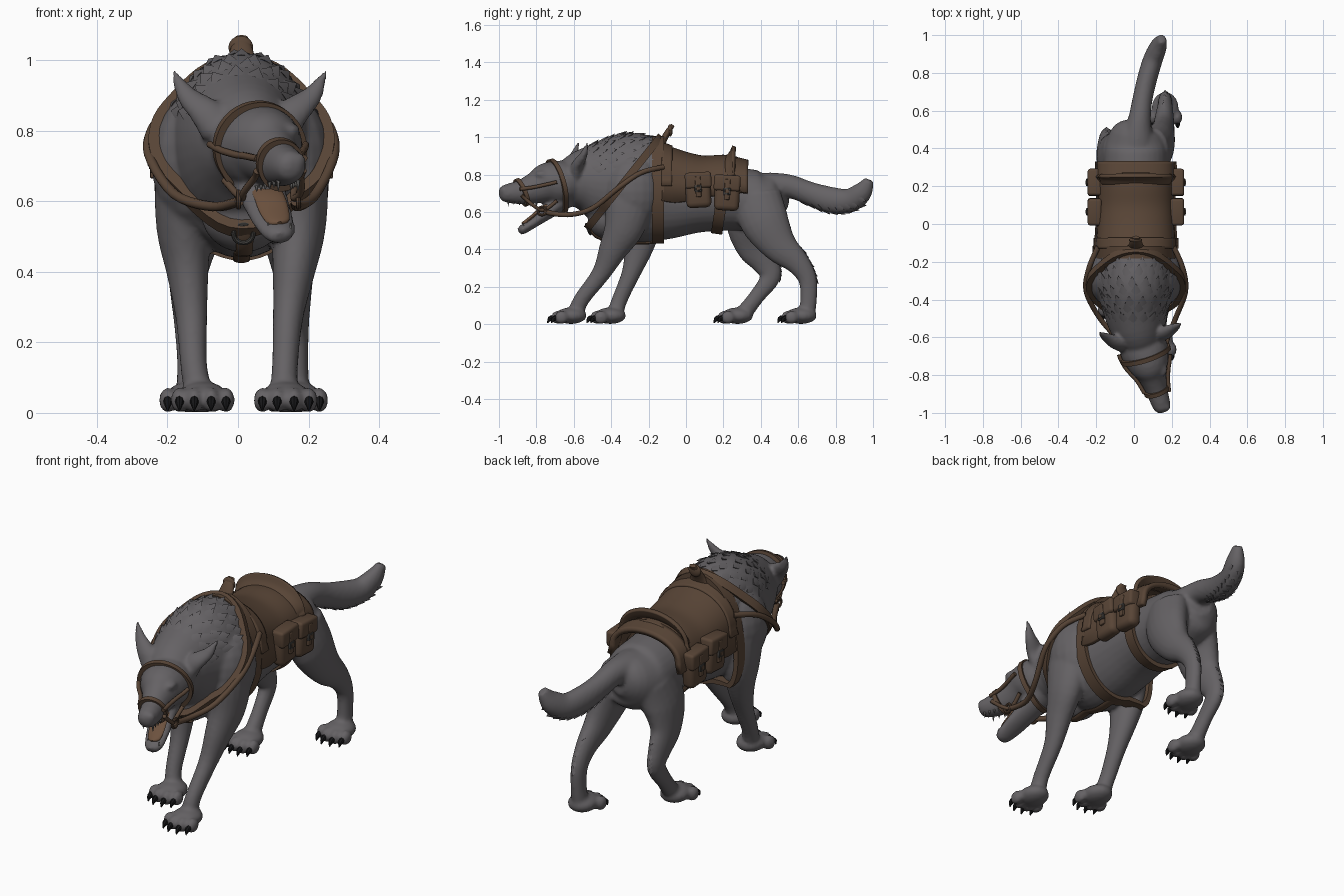
import bpy, bmesh, math
from mathutils import Vector as V, Matrix
from mathutils.bvhtree import BVHTree

if "Cube" in bpy.data.objects:
    bpy.data.objects.remove(bpy.data.objects["Cube"])


def mat(name, r, g, b):
    m = bpy.data.materials.new(name)
    m.diffuse_color = (r, g, b, 1)
    m.use_nodes = True
    m.node_tree.nodes["Principled BSDF"].inputs["Base Color"].default_value = m.diffuse_color
    return m


FUR = mat("grey_fur", .13, .122, .129)
LEATHER = mat("brown_leather", .098, .059, .037)
TONGUE = mat("tongue_brown", .15, .083, .048)
CLAW = mat("black_claw", .008, .008, .009)
METAL = mat("dark_metal", .05, .048, .045)
TOOTH = mat("dull_tooth", .17, .165, .16)


def finish(name, bm, m, angle=40):
    bmesh.ops.recalc_face_normals(bm, faces=bm.faces[:])
    me = bpy.data.meshes.new(name)
    bm.to_mesh(me)
    bm.free()
    me.materials.append(m)
    for p in me.polygons:
        p.use_smooth = True
    me.set_sharp_from_angle(angle=math.radians(angle))
    ob = bpy.data.objects.new(name, me)
    bpy.context.collection.objects.link(ob)
    return ob


def spline(rows, sub):
    """Catmull-Rom through rows of any length."""
    out = []
    for i in range(len(rows) - 1):
        a, b, c, d = (rows[max(0, min(len(rows) - 1, i + k))] for k in (-1, 0, 1, 2))
        for s in range(sub):
            t = s / sub
            out.append([.5 * (2*q + (r - p)*t + (2*p - 5*q + 4*r - w)*t*t + (3*q - p - 3*r + w)*t**3)
                        for p, q, r, w in zip(a, b, c, d)])
    return out + [list(rows[-1])]


def loft(bm, rows, n=20, sub=4, snap=None):
    """Tube of ellipses; a row is x, y, z, half width, half depth."""
    rows = spline(rows, sub)
    pts = [V(r[:3]) for r in rows]
    if snap:
        pts = [snap(p) for p in pts]
    rings = []
    for i, r in enumerate(rows):
        t = (pts[min(i + 1, len(pts) - 1)] - pts[max(i - 1, 0)]).normalized()
        side = (V((1, 0, 0)) - t * t.x).normalized()
        up = side.cross(t)
        w, h = max(r[3], .001), max(r[4], .001)
        rings.append([bm.verts.new(pts[i] + side*w*math.cos(a) + up*h*math.sin(a))
                      for a in (2*math.pi*k/n for k in range(n))])
    for a, b in zip(rings, rings[1:]):
        for k in range(n):
            bm.faces.new((a[k], a[(k+1) % n], b[(k+1) % n], b[k]))
    bm.faces.new(rings[0])
    bm.faces.new(rings[-1][::-1])


def ball(bm, c, s):
    bmesh.ops.create_uvsphere(bm, u_segments=20, v_segments=12, radius=1,
                              matrix=Matrix.Translation(c) @ Matrix.Diagonal((*s, 1)))


def hp(y, s, z):
    """Point on the turned head: s is the sideways offset."""
    return (.04 + .31*(-.62 - y) + s, y, z)


# ---- body: all flesh parts lofted, then fused by a voxel remesh
bm = bmesh.new()
loft(bm, [(.02, .535, .69, .06, .07), (.01, .49, .685, .13, .12), (.01, .40, .66, .168, .16),
          (.01, .25, .67, .17, .17), (.01, .08, .675, .18, .185), (.01, -.08, .685, .19, .235),
          (.01, -.20, .71, .205, .28), (.01, -.32, .75, .207, .275), (.01, -.44, .76, .18, .235),
          (.025, -.56, .765, .145, .17), (.05, -.64, .75, .11, .12)], 32)
ball(bm, (.015, -.425, .565), (.12, .1, .11))   # breast
for s in (-1, 1):
    ball(bm, (.01 + s*.12, -.28, .71), (.135, .16, .2))   # shoulders
# tail
loft(bm, [(.015, .40, .725, .10, .085), (.02, .48, .735, .08, .075), (.03, .56, .735, .06, .063),
          (.045, .66, .70, .053, .062), (.07, .77, .665, .053, .07), (.1, .87, .66, .052, .064),
          (.13, .94, .705, .044, .056), (.15, .98, .77, .022, .027)])
# skull and muzzle, then lower jaw
loft(bm, [(*hp(y, 0, z), w, h) for y, z, w, h in
          [(-.57, .77, .11, .10), (-.66, .755, .128, .12), (-.74, .752, .11, .112), (-.80, .73, .078, .088),
           (-.88, .706, .058, .066), (-.95, .70, .05, .052), (-.985, .702, .038, .038), (-.998, .702, .015, .015)]], 24)
loft(bm, [(*hp(y, 0, z), w, h) for y, z, w, h in
          [(-.64, .68, .08, .06), (-.74, .60, .066, .04), (-.82, .54, .058, .028),
           (-.87, .508, .046, .026), (-.892, .495, .026, .018)]])
for s in (-1, 1):   # brow ridges, nostrils and ears
    ball(bm, hp(-.77, s*.06, .80), (.03, .04, .022))
    ball(bm, hp(-.97, s*.022, .715), (.022, .022, .024))
    x, y = (.19, -.56) if s > 0 else (-.125, -.61)
    loft(bm, [(x - s*.07, y - .03, .80, .052, .04), (x - s*.035, y - .02, .85, .047, .032),
              (x + s*.02, y + .01, .90, .03, .022), (x + s*.06, y + .035, .97, .007, .007)])
# legs
LEGS = [  # rows, paw x, paw y
    ([(.15, -.27, .80, .08, .13), (.165, -.30, .66, .09, .13), (.17, -.33, .52, .078, .108),
      (.158, -.39, .40, .06, .077), (.142, -.455, .27, .043, .05), (.133, -.56, .13, .037, .042),
      (.13, -.59, .05, .042, .045)], .135, -.62),
    ([(-.13, -.26, .80, .08, .13), (-.145, -.25, .66, .09, .13), (-.153, -.24, .52, .078, .108),
      (-.143, -.255, .40, .06, .077), (-.132, -.295, .27, .045, .05), (-.125, -.355, .13, .038, .042),
      (-.11, -.38, .05, .042, .045)], -.1, -.41),
    ([(.1, .38, .68, .085, .13), (.135, .42, .55, .08, .13), (.155, .50, .42, .06, .095),
      (.163, .595, .33, .045, .065), (.165, .65, .24, .036, .05), (.165, .655, .13, .035, .045),
      (.163, .645, .05, .04, .045)], .165, .61),
    ([(-.08, .38, .66, .085, .13), (-.115, .35, .54, .08, .135), (-.14, .37, .42, .06, .105),
      (-.145, .425, .33, .046, .075), (-.143, .45, .25, .038, .055), (-.138, .38, .15, .035, .042),
      (-.135, .31, .06, .04, .045)], -.133, .27)]
claws = bmesh.new()
for rows, px, py in LEGS:
    loft(bm, rows)
    ball(bm, (px, py + .005, .045), (.072, .085, .044))
    for k, dx in enumerate((-.066, -.024, .024, .066)):
        ty = py - (.065 if k in (1, 2) else .045)
        ball(bm, (px + dx, ty, .036), (.025, .038, .036))
        loft(claws, [(px + dx, ty - .022, .036, .012, .014), (px + dx, ty - .043, .028, .012, .013),
                     (px + dx, ty - .055, .006, .002, .002)], 8, 3)
finish("claws", claws, CLAW)
body = finish("body", bm, FUR)
rm = body.modifiers.new("fuse", 'REMESH')
rm.mode, rm.voxel_size, rm.use_smooth_shade = 'VOXEL', .01, True
sm = body.modifiers.new("soften", 'SMOOTH')
sm.factor, sm.iterations = .5, 4
dg = bpy.context.evaluated_depsgraph_get()
baked = bpy.data.meshes.new_from_object(body.evaluated_get(dg))
body.modifiers.clear()
body.data = baked
baked.materials.clear()
baked.materials.append(FUR)
for p in baked.polygons:
    p.use_smooth = True
tree = BVHTree.FromPolygons([v.co for v in baked.vertices], [p.vertices[:] for p in baked.polygons])


def snap(p):
    """Keep a strap point just outside the fur."""
    loc, n, _, _ = tree.find_nearest(p)
    return loc + n*.01 if (p - loc).dot(n) < .01 else p


# ---- fur tufts on mane, tail and hind legs: flat flakes lying backwards
bm = bmesh.new()


def tuft(center, aim, back, size):
    loc, n, _, _ = tree.ray_cast(V(center), V(aim).normalized())
    if loc is None:
        return
    b = (V(back) - n*V(back).dot(n)).normalized()
    s = n.cross(b)
    tip = bm.verts.new(loc + b*size*1.3 + n*size*.3)
    q = [bm.verts.new(loc + o) for o in (s*size*.75 - n*.003, n*size*.1 - b*size*.5, -s*size*.75 - n*.003, b*size*.7 - n*.01)]
    for i in range(4):
        bm.faces.new((q[i], q[(i+1) % 4], tip))
    bm.faces.new(q)


for j, y in enumerate((-.19, -.29, -.39, -.48)):
    for k in range(-8, 9):
        a = math.radians(k*7.5 + (j % 2)*3.5)
        tuft((.01, y, .75), (math.sin(a), .12*math.cos(3*k), math.cos(a)), (0, 1, -.1), .036)
for j in range(9):
    for dx in (-.5, 0, .5):
        tuft((.03 + .013*j, .62 + .038*j, .69 + (.03 if j > 7 else 0)), (dx, .1, -1), (.2, 1, -.1), .026)
for rows, px, py in LEGS[2:]:
    for r in spline(rows[2:5], 4):
        tuft(r[:3], (0, 1, -.1), (0, .4, -1), .018)
finish("fur_tufts", bm, FUR, 60)

# ---- tongue and teeth
bm = bmesh.new()
loft(bm, [(*hp(y, 0, z), w, .012) for y, z, w in
          [(-.70, .655, .04), (-.77, .618, .043), (-.82, .575, .042), (-.86, .543, .032), (-.872, .533, .01)]])
finish("tongue", bm, TONGUE)
bm = bmesh.new()
for s in (-1, 1):
    for k in range(6):
        y = -.95 + .03*k
        size = .03 if k == 0 else .018
        x, yy, z = hp(y, s*(.028 + .003*k), .66 - .003*k)
        loft(bm, [(x, yy, z, .007, .007), (x, yy, z - size, .001, .001)], 6, 1)
        x, yy, z = hp(y + .08, s*(.032 + .004*k), .51 + .018*k)
        loft(bm, [(x, yy, z, .007, .007), (x, yy, z + size, .001, .001)], 6, 1)
finish("teeth", bm, TOOTH)


# ---- straps that hug the body
def ring(name, c, u, v, width, th=.016, n=56):
    c, u, v = V(c), V(u).normalized(), V(v).normalized()
    w = u.cross(v).normalized() * width/2
    dirs = [u*math.cos(2*math.pi*k/n) + v*math.sin(2*math.pi*k/n) for k in range(n)]
    rad = [tree.ray_cast(c, d)[3] or .1 for d in dirs]
    for _ in range(2):
        rad = [max(rad[k], (rad[k-1] + rad[(k+1) % n])/2) for k in range(n)]
    bm = bmesh.new()
    vs = [[bm.verts.new(c + d*(r + o) + w*s) for o, s in ((-.01, -1), (th, -1), (th, 1), (-.01, 1))]
          for d, r in zip(dirs, rad)]
    for k in range(n):
        a, b = vs[k], vs[(k+1) % n]
        for i in range(4):
            bm.faces.new((a[i], a[(i+1) % 4], b[(i+1) % 4], b[i]))
    finish(name, bm, LEATHER)


ring("front_girth", (.01, -.15, .68), (1, 0, 0), (0, 0, 1), .065)
ring("rear_girth", (.01, .19, .66), (1, 0, 0), (0, .15, 1), .06)
ring("collar", (.01, -.33, .76), (1, 0, 0), (0, .4, .5), .04, .022)
ring("brow_strap", hp(-.69, 0, .745), (.95, .3, 0), (0, -.25, 1), .024, .014)
ring("nose_strap", hp(-.88, 0, .71), (.95, .3, 0), (0, -.4, 1), .022, .013)
bm = bmesh.new()
for s in (-1, 1):
    strap = lambda pts, r: loft(bm, [(*p, r, r) for p in pts], 10, 5, snap)
    strap([(.01 + s*.2, -.12, .84), (.01 + s*.25, -.24, .81), (.01 + s*.262, -.36, .73),
           (.02 + s*.2, -.5, .62), (.05 + s*.12, -.63, .585), hp(-.76, s*.08, .60)], .014)
    strap([hp(-.89, s*.055, .72), hp(-.8, s*.085, .735), hp(-.69, s*.13, .76)], .01)
    strap([hp(-.88, s*.055, .69), hp(-.81, s*.08, .63), hp(-.76, s*.075, .61), hp(-.69, s*.1, .66)], .01)
loft(bm, [(.02, -.51, .53, .024, .008), (.015, -.42, .44, .024, .008), (.01, -.3, .42, .024, .008),
          (.01, -.15, .415, .024, .008)], 10, 4, lambda p: tree.find_nearest(p)[0] + tree.find_nearest(p)[1]*.007)
finish("reins_and_breast_strap", bm, LEATHER)
near, nrm = tree.find_nearest(V((.015, -.54, .50)))[:2]
for nm, c, r, rot, m in [("chest_ring", near + nrm*.012, .028, nrm.to_track_quat('Z', 'Y').to_euler(), METAL)] + [
        ("bit_ring", hp(-.77, s*.085, .605), .022, (0, math.pi/2, 0), LEATHER) for s in (-1, 1)]:
    bpy.ops.mesh.primitive_torus_add(location=c, rotation=rot, major_radius=r, minor_radius=.007,
                                     major_segments=20, minor_segments=8)
    bpy.context.object.name = nm
    bpy.context.object.data.materials.append(m)


# ---- saddle: arched shells; a row is y, top z, half width, shoulder z, bottom z
def shell(name, rows, th):
    bm, prev = bmesh.new(), None
    for y, zt, w, zs, zb in spline(rows, 4):
        pts = [(-w - .012, zb)] + [(w*math.sin(a), zs + (zt - zs)*max(0, math.cos(a))**.9) for a in
                                   (math.radians(-90 + 7.5*k) for k in range(25))] + [(w + .012, zb)]
        cur = [bm.verts.new((.01 + x, y, z)) for x, z in pts]
        if prev:
            for k in range(len(cur) - 1):
                bm.faces.new((prev[k], prev[k+1], cur[k+1], cur[k]))
        prev = cur
    ob = finish(name, bm, LEATHER)
    so = ob.modifiers.new("thickness", 'SOLIDIFY')
    so.thickness, so.offset = th, 0


shell("saddle_seat", [(-.13, .955, .2, .77, .66), (-.06, .93, .195, .76, .65), (.02, .905, .19, .75, .66),
                      (.1, .89, .188, .74, .68), (.2, .895, .188, .74, .69), (.27, .885, .188, .74, .70)], .022)
shell("saddle_front_band", [(-.13, .965, .205, .77, .74), (-.075, .945, .203, .77, .74)], .02)
shell("saddle_rear_band", [(.25, .885, .193, .76, .71), (.33, .865, .19, .75, .70)], .028)
shell("cantle", [(.215, .89, .175, .79, .78), (.24, .915, .185, .80, .79), (.257, .952, .195, .81, .80)], .02)
bm = bmesh.new()
loft(bm, [(.01, -.135, .94, .08, .02), (.01, -.12, .985, .045, .018), (.01, -.095, 1.03, .032, .016),
          (.01, -.07, 1.065, .018, .01)])
ball(bm, (.008, -.085, 1.036), (.035, .014, .033))
finish("saddle_horn", bm, LEATHER)


# ---- saddlebags with flaps, straps and buckles on both sides
def box(name, c, size, m, bev, tilt=0):
    bm = bmesh.new()
    bmesh.ops.create_cube(bm, size=1, matrix=Matrix.Translation(c) @ Matrix.Rotation(tilt, 4, 'X')
                          @ Matrix.Diagonal((*size, 1)))
    bmesh.ops.bevel(bm, geom=bm.edges[:], offset=bev, segments=3, affect='EDGES', profile=.5)
    finish(name, bm, m)


for s in (-1, 1):
    for y, z, t in ((.065, .715, .06), (.22, .70, -.06)):
        x = .01 + s*.212
        box("saddlebag", (x, y, z), (.07, .135, .185), LEATHER, .028, t)
        box("bag_flap", (x + s*.006, y, z + .055), (.075, .142, .085), LEATHER, .014, t)
        box("bag_strap", (x + s*.04, y, z + .02), (.014, .03, .11), LEATHER, .004, t)
        box("bag_buckle", (x + s*.045, y, z + .01), (.012, .038, .036), METAL, .003, t)
        box("buckle_leather", (x + s*.048, y, z + .01), (.012, .022, .02), LEATHER, .003, t)
